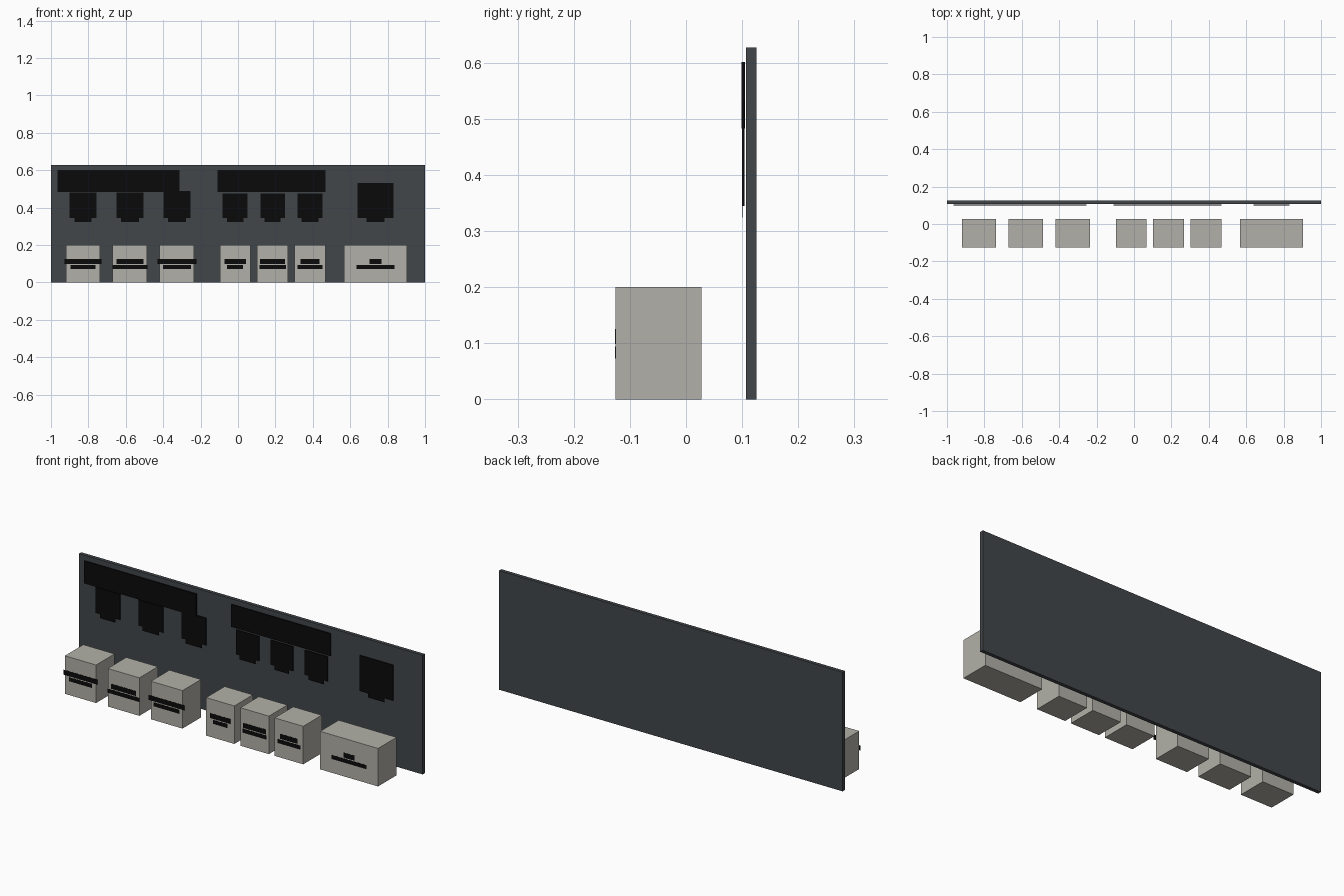
import bpy
import bmesh
from mathutils import Matrix, Vector

if "Cube" in bpy.data.objects:
    bpy.data.objects.remove(bpy.data.objects["Cube"], do_unlink=True)


def material(name, rgb):
    mat = bpy.data.materials.new(name)
    mat.use_nodes = True
    mat.diffuse_color = (*rgb, 1)
    mat.node_tree.nodes["Principled BSDF"].inputs["Base Color"].default_value = (*rgb, 1)
    return mat


slate = material("slate grey", (0.054, 0.061, 0.068))
stone = material("warm stone", (0.445, 0.434, 0.392))
black = material("black", (0.003, 0.003, 0.003))


def box(name, xs, ys, zs, mat):
    """Flat-faced box spanning the given ranges."""
    spans = (xs, ys, zs)
    centre = Vector([(a + b) / 2 for a, b in spans])
    size = [b - a for a, b in spans]
    bm = bmesh.new()
    bmesh.ops.create_cube(bm, size=1, matrix=Matrix.Translation(centre) @ Matrix.Diagonal((*size, 1)))
    mesh = bpy.data.meshes.new(name)
    bm.to_mesh(mesh)
    bm.free()
    mesh.materials.append(mat)
    obj = bpy.data.objects.new(name, mesh)
    bpy.context.collection.objects.link(obj)
    return obj


def around(centre, width):
    return centre - width / 2, centre + width / 2


# Back wall
box("back_wall", (-1, 1), (0.107, 0.126), (0, 0.627), slate)

# Long header boards over the two groups of counters
for side, xs in (("right", (-0.965, -0.313)), ("left", (-0.11, 0.468))):
    box(f"header_board_{side}", xs, (0.099, 0.105), (0.483, 0.601), black)

# Each bay: centre, counter width, panel width, panel top, tab, upper and lower strip widths
bays = [
    (-0.829, 0.182, 0.144, 0.48, 0.09, 0.198, 0.134),
    (-0.578, 0.184, 0.144, 0.48, 0.096, 0.145, 0.187),
    (-0.327, 0.184, 0.144, 0.489, 0.096, 0.208, 0.15),
    (-0.015, 0.164, 0.134, 0.475, 0.09, 0.117, 0.085),
    (0.185, 0.166, 0.13, 0.475, 0.085, 0.134, 0.141),
    (0.385, 0.166, 0.134, 0.475, 0.09, 0.102, 0.134),
    (0.735, 0.337, 0.193, 0.533, 0.096, 0.064, 0.203),
]
strip_y = (-0.1268, -0.126)
for i, (x, counter, panel, top, tab, upper, lower) in enumerate(bays, 1):
    # Counter block with two thin front strips
    box(f"counter_{i}", around(x, counter), (-0.126, 0.028), (0, 0.2), stone)
    box(f"upper_strip_{i}", around(x, upper), strip_y, (0.099, 0.125), black)
    box(f"lower_strip_{i}", around(x, lower), strip_y, (0.073, 0.094), black)
    # Wall panel with a small tab beneath
    box(f"wall_panel_{i}", around(x, panel), (0.1, 0.104), (0.345, top), black)
    box(f"panel_tab_{i}", around(x, tab), (0.1, 0.1008), (0.324, 0.346), black)
